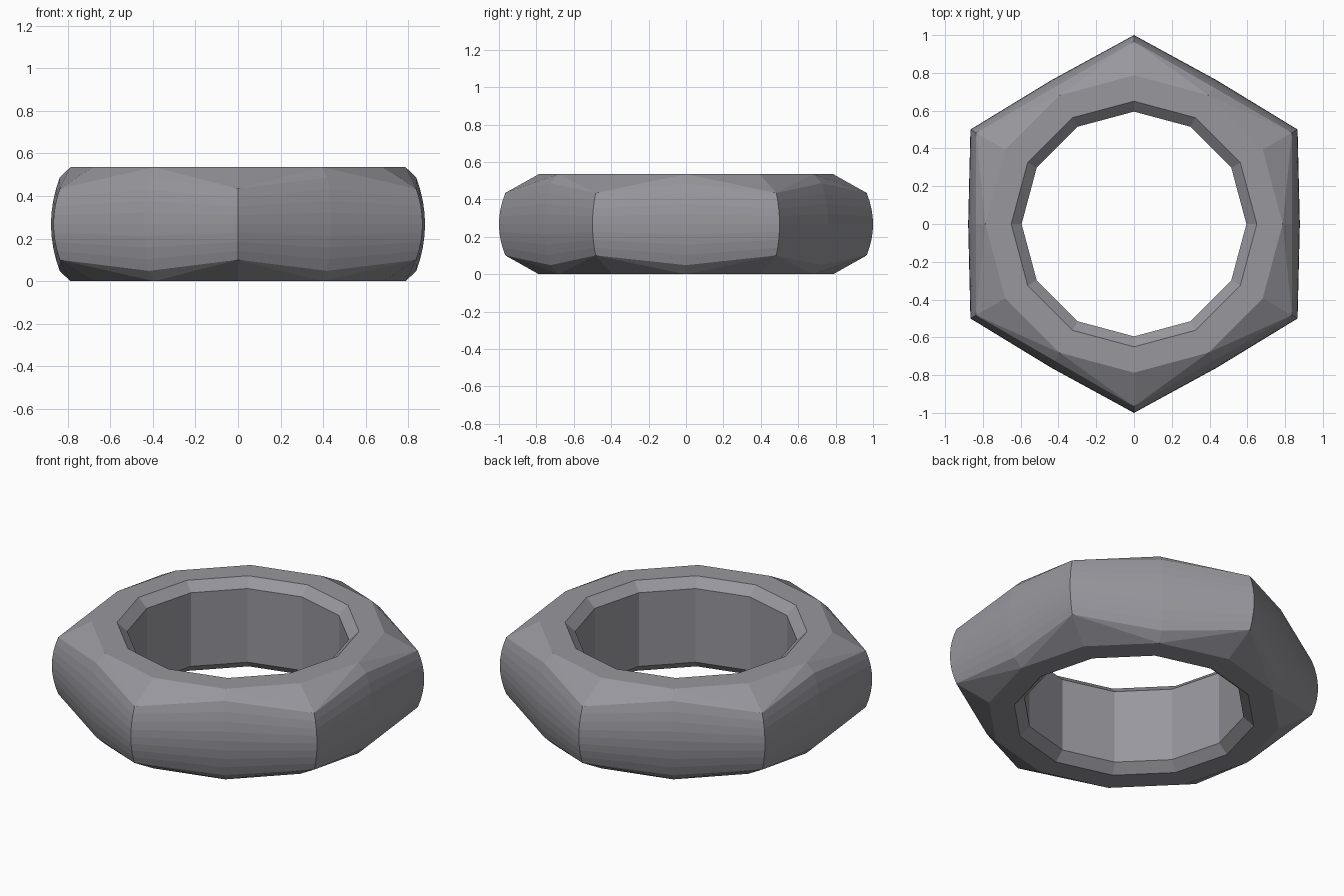
import bpy, bmesh, math

if "Cube" in bpy.data.objects:
    bpy.data.objects.remove(bpy.data.objects["Cube"])

H = 0.535            # total height
MID = H / 2
BANDS = 8            # bands over the barrelled sides

# Each ring: (radius, z) at the middle of a hex side, (radius, z) at a hex corner
rings = []


def ring(r_mid, z_mid, r_corner, z_corner):
    rings.append(((r_mid, z_mid), (r_corner, z_corner)))


# Twelve-sided hole with chamfered rims
ring(0.595, 0.05, 0.595, 0.05)
ring(0.595, H - 0.05, 0.595, H - 0.05)
ring(0.65, H, 0.65, H)
# Flat top out to a twelve-sided edge
ring(0.787, H, 0.787, H)
top_slope = len(rings) - 1
# Barrelled hexagonal side
for i in range(BANDS + 1):
    t = 1 - 2 * i / BANDS
    b = 1 - t * t
    ring(0.837 + 0.041 * b, MID + 0.219 * t, 0.966 + 0.034 * b, MID + 0.167 * t)
bottom_slope = len(rings) - 1
# Flat bottom
ring(0.787, 0, 0.787, 0)
ring(0.65, 0, 0.65, 0)

bm = bmesh.new()
verts = []
for pts in rings:
    row = []
    for k in range(12):
        r, z = pts[k % 2]
        a = math.radians(30 * k)
        row.append(bm.verts.new((r * math.cos(a), r * math.sin(a), z)))
    verts.append(row)

for i in range(len(rings)):
    lower, upper = verts[i], verts[(i + 1) % len(rings)]
    for k in range(12):
        n = (k + 1) % 12
        a, b, c, d = lower[k], lower[n], upper[n], upper[k]
        if i in (top_slope, bottom_slope):
            # fold the corner facets from the flat's mid-side point to the hex corner
            inner_is_lower = i == top_slope
            mid_first = k % 2 == 0
            if inner_is_lower == mid_first:
                bm.faces.new((a, b, c))
                bm.faces.new((a, c, d))
            else:
                bm.faces.new((a, b, d))
                bm.faces.new((b, c, d))
        else:
            bm.faces.new((a, b, c, d))
bmesh.ops.recalc_face_normals(bm, faces=bm.faces[:])

mesh = bpy.data.meshes.new("hex_nut")
bm.to_mesh(mesh)
bm.free()
nut = bpy.data.objects.new("hex_nut", mesh)
bpy.context.collection.objects.link(nut)

steel = bpy.data.materials.new("grey_steel")
steel.diffuse_color = (0.31, 0.31, 0.34, 1)
steel.use_nodes = True
steel.node_tree.nodes["Principled BSDF"].inputs["Base Color"].default_value = steel.diffuse_color
mesh.materials.append(steel)
